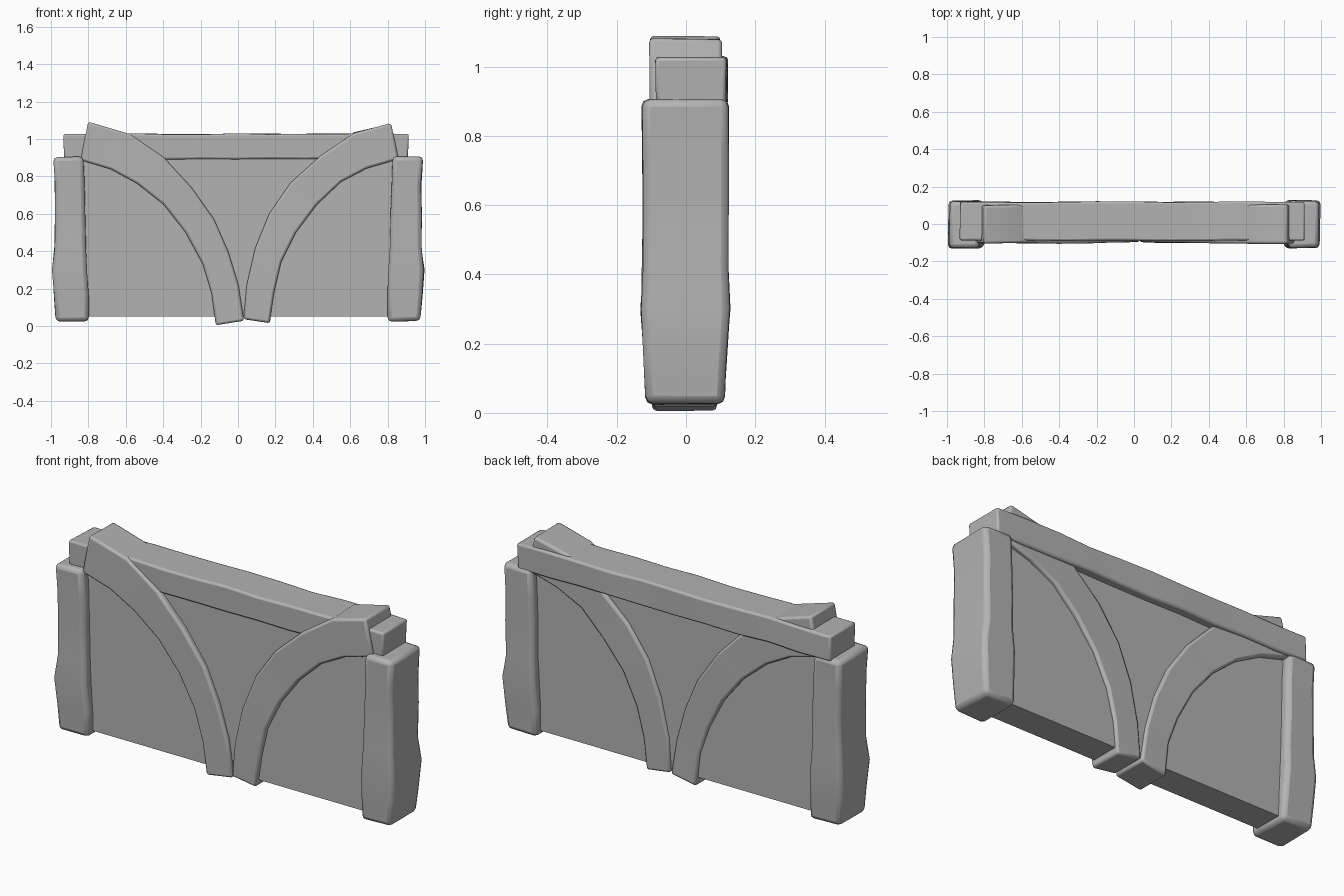
import bpy, bmesh, math, random
from mathutils import Vector

random.seed(4)
old = bpy.data.objects.get("Cube")
if old:
    bpy.data.objects.remove(old, do_unlink=True)

stone = bpy.data.materials.new("plain grey")
stone.use_nodes = True
grey = (0.45, 0.45, 0.45, 1)
stone.diffuse_color = grey
stone.node_tree.nodes["Principled BSDF"].inputs["Base Color"].default_value = grey


def timber(name, stations, depth, bevel=0.0, wobble=0.0):
    """Loft a four-sided bar through pairs of edge points (x, z) in the front plane.
    depth gives (front y, back y) for each station number."""
    bm = bmesh.new()
    rings = []
    for i, (a, b) in enumerate(stations):
        front, back = depth(i)
        corners = [(a, front), (b, front), (b, back), (a, back)]
        ring = []
        for (x, z), y in corners:
            shake = Vector([random.uniform(-wobble, wobble) for _ in range(3)])
            ring.append(bm.verts.new(Vector((x, y, z)) + shake))
        rings.append(ring)
    for r, s in zip(rings, rings[1:]):
        for k in range(4):
            n = (k + 1) % 4
            bm.faces.new((r[k], r[n], s[n], s[k]))
    bm.faces.new(rings[0])
    bm.faces.new(rings[-1])
    bmesh.ops.recalc_face_normals(bm, faces=bm.faces)
    mesh = bpy.data.meshes.new(name)
    bm.to_mesh(mesh)
    bm.free()
    mesh.materials.append(stone)
    obj = bpy.data.objects.new(name, mesh)
    bpy.context.collection.objects.link(obj)
    if bevel:
        mod = obj.modifiers.new("worn edges", "BEVEL")
        mod.width = bevel
        mod.segments = 2
        mod.angle_limit = math.radians(40)
    bpy.ops.object.select_all(action="DESELECT")
    obj.select_set(True)
    bpy.context.view_layer.objects.active = obj
    bpy.ops.object.shade_smooth_by_angle(angle=math.radians(35))
    return obj


# Flat infill panel
timber("infill_panel", [((-0.85, 0.05), (-0.85, 0.95)), ((0.85, 0.05), (0.85, 0.95))],
       lambda i: (-0.075, 0.075))

# Side posts, slightly swollen near the foot
heights = [0.025, 0.16, 0.3, 0.42, 0.6, 0.76, 0.905]
outer = [0.975, 0.985, 0.995, 0.98, 0.98, 0.98, 0.988]
inner = [0.8, 0.8, 0.805, 0.812, 0.815, 0.82, 0.825]
swell = [0.115, 0.122, 0.132, 0.126, 0.126, 0.126, 0.128]
for side, label in ((-1, "right_post"), (1, "left_post")):
    pairs = [((side * p, z), (side * q, z)) for p, q, z in zip(inner, outer, heights)]
    timber(label, pairs, lambda i: (-swell[i], swell[i] - 0.005), 0.022, 0.003)

# Top beam resting on the posts
beam_x = [-0.93 + 1.84 * i / 10 for i in range(11)]
timber("top_beam", [((x, 0.893), (x, 1.027)) for x in beam_x],
       lambda i: (-0.088, 0.118), 0.01, 0.004)

# Curved braces: lower edge and upper edge from foot to tip
right_lower = [(-0.12, 0.005), (-0.14, 0.18), (-0.19, 0.33), (-0.28, 0.5),
               (-0.4, 0.65), (-0.54, 0.765), (-0.68, 0.84), (-0.84, 0.885)]
right_upper = [(0.03, 0.03), (0.0, 0.22), (-0.05, 0.4), (-0.13, 0.57),
               (-0.25, 0.745), (-0.4, 0.9), (-0.58, 1.025), (-0.8, 1.09)]
left_lower = [(0.17, 0.015), (0.19, 0.18), (0.23, 0.34), (0.31, 0.5),
              (0.42, 0.65), (0.55, 0.77), (0.69, 0.845), (0.86, 0.89)]
left_upper = [(0.03, 0.035), (0.045, 0.22), (0.09, 0.42), (0.165, 0.6),
              (0.28, 0.765), (0.44, 0.91), (0.62, 1.035), (0.82, 1.083)]
for label, low, high in (("right_brace", right_lower, right_upper),
                         ("left_brace", left_lower, left_upper)):
    timber(label, list(zip(low, high)),
           lambda i: (-0.098 - 0.001 * i, 0.088 + 0.002 * i), 0.012, 0.003)
